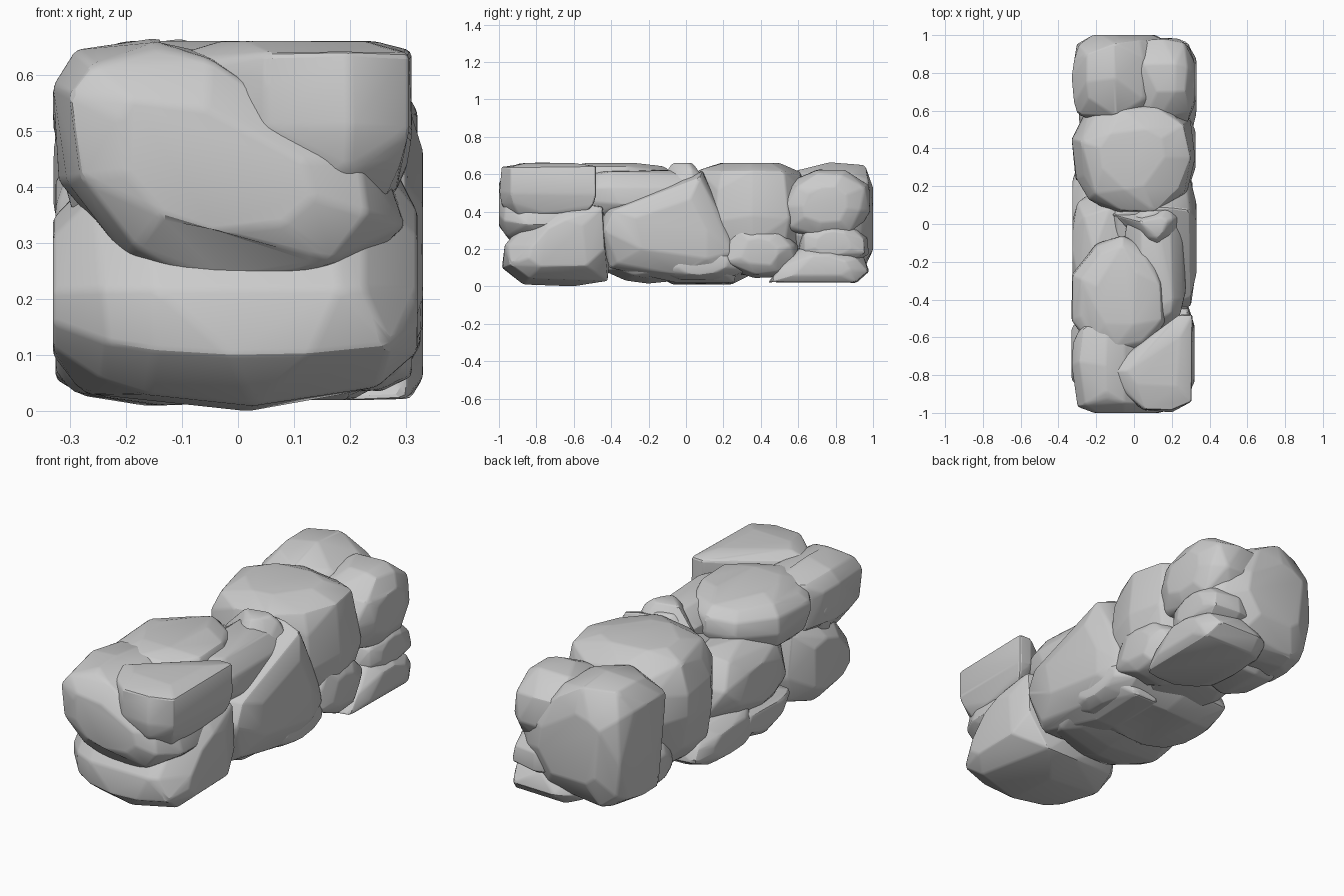
import bpy, bmesh, random
from mathutils import Vector

if "Cube" in bpy.data.objects:
    bpy.data.objects.remove(bpy.data.objects["Cube"])

ORDER = {'x': (2, 0, 1), 'y': (0, 2, 1), 'z': (0, 1, 2)}


def rock(name, axis, outline, lo, hi, e0=0.72, e1=0.72, seed=1):
    """Faceted boulder: an outline seen along one axis, domed at both ends, chipped and bevelled."""
    rng = random.Random(seed)
    n = len(outline)
    cu = sum(p[0] for p in outline) / n
    cv = sum(p[1] for p in outline) / n
    bm = bmesh.new()
    levels = ((0, .62 * e0), (.1, e0 * 1.04), (.26, .5 + .5 * e0 + .04), (.5, 1),
              (.74, .5 + .5 * e1 + .04), (.9, e1 * 1.04), (1, .62 * e1))
    for t, s in levels:
        for u, v in outline:
            k = 1 if t == .5 else min(s * rng.uniform(.9, 1.06), 1)
            tj = t if t in (0, 1) else t + rng.uniform(-.05, .05)
            w = lo + (hi - lo) * tj
            c = (cu + (u - cu) * k, cv + (v - cv) * k, w)
            bm.verts.new(Vector([c[i] for i in ORDER[axis]]))
    hull = bmesh.ops.convex_hull(bm, input=bm.verts[:])
    junk = {g for g in hull['geom_interior'] + hull['geom_unused']
            if isinstance(g, bmesh.types.BMVert)}
    bmesh.ops.delete(bm, geom=list(junk), context='VERTS')
    bmesh.ops.dissolve_limit(bm, angle_limit=0.17, verts=bm.verts[:], edges=bm.edges[:])
    bmesh.ops.bevel(bm, geom=bm.edges[:], offset=0.01, segments=2, profile=0.5,
                    affect='EDGES', clamp_overlap=True)
    bmesh.ops.recalc_face_normals(bm, faces=bm.faces[:])
    mesh = bpy.data.meshes.new(name)
    bm.to_mesh(mesh)
    bm.free()
    ob = bpy.data.objects.new(name, mesh)
    bpy.context.collection.objects.link(ob)
    bpy.ops.object.select_all(action='DESELECT')
    ob.select_set(True)
    bpy.context.view_layer.objects.active = ob
    bpy.ops.object.shade_smooth_by_angle(angle=0.35)


def lump(name, axis, u0, u1, v0, v1, lo, hi, seed, e0=0.72, e1=0.72):
    """Boulder with a rough, slightly irregular oval outline filling a box."""
    rng = random.Random(seed + 50)
    oval = [(0, .3), (0, .68), (.22, .95), (.5, 1), (.82, .93),
            (1, .62), (1, .3), (.75, .05), (.45, 0), (.2, .06)]
    pts = [(u0 + (u1 - u0) * min(max(a + rng.uniform(-.04, .04), 0), 1),
            v0 + (v1 - v0) * min(max(b + rng.uniform(-.04, .04), 0), 1)) for a, b in oval]
    rock(name, axis, pts, lo, hi, e0, e1, seed)


# Front end
rock("front_face_rock", 'y', [(-.33, .58), (-.29, .645), (-.15, .665), (-.05, .64), (.26, .45),
     (.3, .33), (.2, .24), (-.03, .2), (-.2, .27), (-.32, .41)], -1, -.5, .86, .84, 2)
rock("front_base_rock", 'x', [(-.985, .1), (-.97, .22), (-.8, .42), (-.62, .475), (-.43, .44),
     (-.4, .2), (-.42, .03), (-.6, 0), (-.87, .01)], -.33, .32, .82, .86, 3)
rock("front_top_rock", 'z', [(-.17, -.78), (.08, -.63), (.24, -.48), (.31, -.48), (.318, -.75),
     (.305, -.94), (.2, -.998), (.05, -.985), (-.07, -.9)], .35, .66, .74, .94, 4)
lump("front_left_small_rock", 'z', -.32, -.1, -.78, -.58, .34, .62, 5)

# Middle stones
rock("right_big_rock", 'x', [(-.47, .3), (-.43, .42), (-.2, .5), (.09, .62), (.14, .52), (.25, .3),
     (.28, .17), (.26, .02), (-.05, .02), (-.41, .1)], -.14, .33, .75, .88, 6)
lump("middle_top_rock", 'z', -.33, .17, -.71, -.06, .37, .66, 7, .72, .84)
lump("left_middle_rock", 'x', -.45, .18, .12, .52, -.325, .1, 8, .8)
rock("middle_peak_rock", 'z', [(-.14, .06), (.03, .11), (.2, .14), (.29, .06), (.25, -.1),
     (.14, -.22), (.04, -.13)], .25, .66, .9, .5, 9)
lump("upper_right_filler", 'y', -.05, .28, .34, .645, -.55, .1, 21, .8, .84)
lump("left_base_rock", 'x', -.44, .12, .015, .24, -.325, .25, 10, .82)
lump("base_slab", 'x', -.2, .38, 0, .25, -.325, .31, 11, .86, .76)

# Large rounded stone and its right footing
rock("large_round_rock", 'z', [(-.31, .24), (-.33, .45), (-.25, .61), (-.08, .67), (.14, .655),
     (.3, .55), (.325, .35), (.28, .16), (.12, .04), (-.08, .04), (-.24, .13)],
     .06, .66, .76, .84, 33)
lump("right_footing_rock", 'x', .19, .6, .04, .33, 0, .325, 13, .75, .84)

# Back end
rock("back_left_rock", 'y', [(-.31, .1), (-.33, .3), (-.33, .56), (-.25, .645), (-.1, .665),
     (.05, .61), (.26, .45), (.29, .25), (.14, .06), (-.2, .05)], .54, 1, .8, .86, 14)
rock("back_right_top_rock", 'x', [(.49, .42), (.55, .56), (.7, .625), (.85, .625), (.98, .54),
     (.985, .4), (.9, .26), (.7, .25), (.53, .3)], -.04, .32, .75, .82, 15)
rock("back_base_rock", 'x', [(.44, .02), (.5, .11), (.62, .22), (.8, .225), (.95, .16),
     (.985, .08), (.92, .015), (.65, .015)], -.08, .33, .78, .88, 16)
lump("back_filler_rock", 'x', .6, .98, .1, .37, 0, .31, 17, .8, .82)
lump("back_left_base_rock", 'x', .42, .85, .03, .3, -.29, .05, 18, .75)
